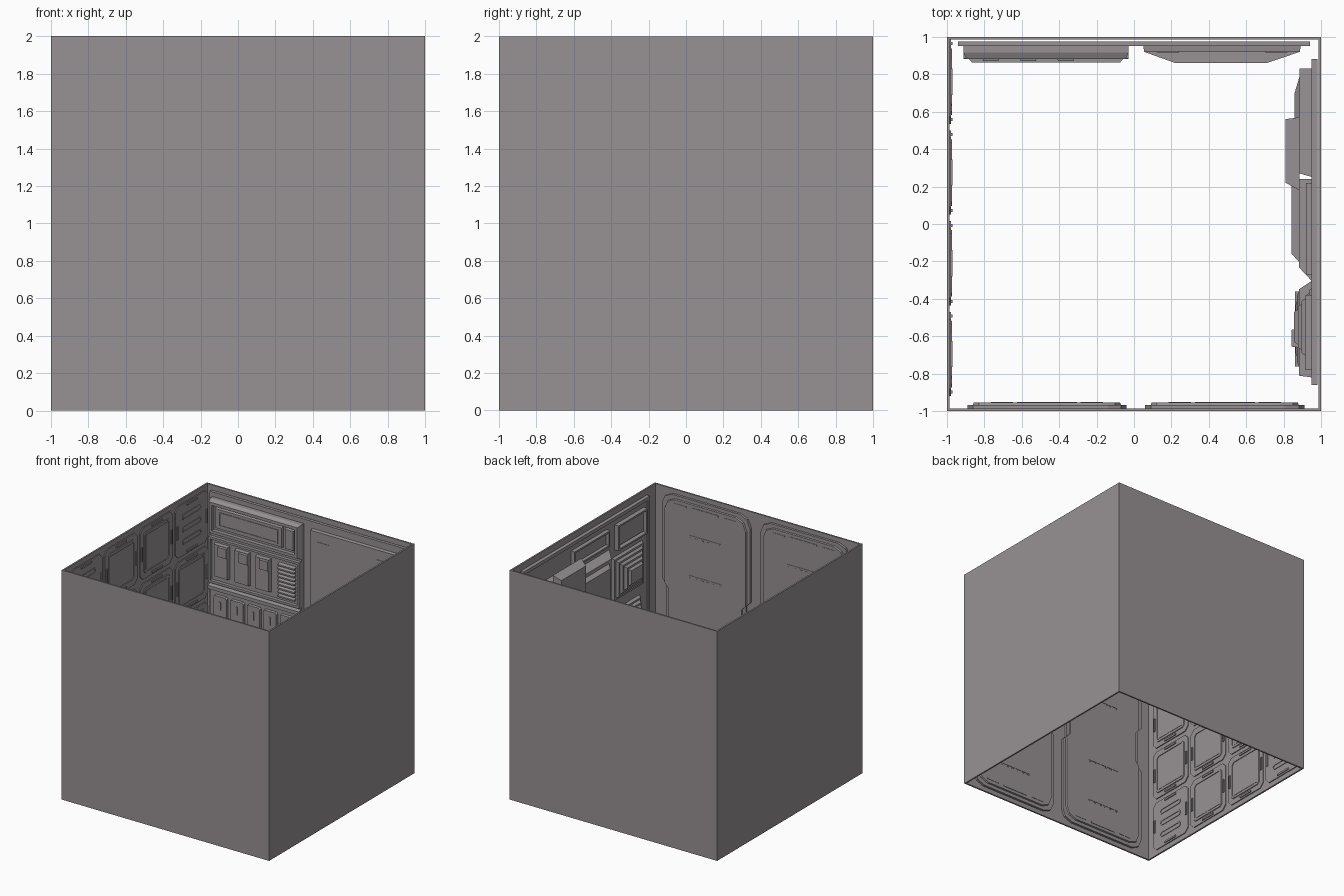
import bpy, bmesh

# Each wall maps (u along wall, z up, d depth inward from outer face) to world
WALLS = {
    "front": lambda u, z, d: (u, -1 + d, z),
    "back": lambda u, z, d: (u, 1 - d, z),
    "left": lambda u, z, d: (-1 + d, u, z),
    "right": lambda u, z, d: (1 - d, u, z),
}
metal = bpy.data.materials.new("dark_metal")
metal.diffuse_color = (0.31, 0.284, 0.292, 1)


def rect(u0, u1, z0, z1, c=0.0):
    """Rectangle, optionally with chamfered corners."""
    if c == 0:
        return [(u0, z0), (u1, z0), (u1, z1), (u0, z1)]
    return [(u0 + c, z0), (u1 - c, z0), (u1, z0 + c), (u1, z1 - c),
            (u1 - c, z1), (u0 + c, z1), (u0, z1 - c), (u0, z0 + c)]


def waisted(u0, u1, z0, z1, c, n, za, zb):
    """Softly cut corners with a narrower waist between za and zb."""
    k = c * 0.3
    right = [(u1 - c, z0), (u1 - k, z0 + k), (u1, z0 + c), (u1, za - n), (u1 - n, za),
             (u1 - n, zb), (u1, zb + n), (u1, z1 - c), (u1 - k, z1 - k), (u1 - c, z1)]
    return right + [(u0 + u1 - u, z) for u, z in reversed(right)]


def inset(poly, t):
    """Move the points inward by (left, right, bottom, top)."""
    l, r, b, tp = t if isinstance(t, tuple) else (t,) * 4
    us, zs = [p[0] for p in poly], [p[1] for p in poly]
    uc, zc = (min(us) + max(us)) / 2, (min(zs) + max(zs)) / 2
    return [(u + l if u < uc else u - r, z + b if z < zc else z - tp) for u, z in poly]


class Part:
    def __init__(self, name, wall):
        self.name, self.map, self.bm = name, WALLS[wall], bmesh.new()

    def loop(self, poly, d):
        return [self.bm.verts.new(self.map(u, z, d)) for u, z in poly]

    def sides(self, a, b):
        for i in range(len(a)):
            j = (i + 1) % len(a)
            self.bm.faces.new((a[i], a[j], b[j], b[i]))

    def slab(self, poly, d0, d1, taper=0.0):
        a, b = self.loop(poly, d0), self.loop(inset(poly, taper), d1)
        self.sides(a, b)
        self.bm.faces.new(a)
        self.bm.faces.new(b)

    def ring(self, poly, w, d0, d1, slope=0.0):
        hole = inset(poly, w)
        ls = [self.loop(poly, d0), self.loop(inset(poly, slope), d1),
              self.loop(hole, d1), self.loop(hole, d0)]
        for i in range(4):
            self.sides(ls[i], ls[(i + 1) % 4])

    def done(self):
        bmesh.ops.recalc_face_normals(self.bm, faces=self.bm.faces)
        me = bpy.data.meshes.new(self.name)
        self.bm.to_mesh(me)
        self.bm.free()
        me.materials.append(metal)
        bpy.context.collection.objects.link(bpy.data.objects.new(self.name, me))


# Four outer shells
for w in WALLS:
    p = Part(w + "_shell", w)
    e = 1.0 if w in ("left", "right") else 0.985
    p.slab(rect(-e, e, 0, 2), 0, 0.014)
    p.done()

# Front wall: two tall waisted panels with seams
for side, u0, u1 in (("left", -0.89, -0.04), ("right", 0.06, 0.91)):
    p = Part("front_panel_" + side, "front")
    out = waisted(u0, u1, 0.04, 1.96, 0.1, 0.04, 0.84, 1.17)
    p.slab(out, 0.014, 0.034)
    p.slab(inset(out, 0.03), 0.034, 0.046, 0.004)
    uc = (u0 + u1) / 2
    for z in (0.32, 0.7, 1.3, 1.65):
        p.slab(rect(uc - 0.16, uc + 0.16, z - 0.006, z + 0.006), 0.046, 0.049)
        for k in range(6):
            u = uc - 0.14 + k * 0.056
            p.slab(rect(u - 0.012, u + 0.012, z - 0.018, z - 0.01), 0.046, 0.048)
    for z in (0.11, 1.89):
        p.slab(rect(uc - 0.13, uc + 0.13, z - 0.01, z + 0.01, 0.006), 0.046, 0.05)
        for s in (-1, 1):
            p.slab(rect(uc + s * 0.24 - 0.06, uc + s * 0.24 + 0.06, z - 0.005, z + 0.005), 0.046, 0.049)
    p.done()

# Left wall: four by four tiles, vents in the corners, hatches elsewhere
p, q = Part("left_tiles", "left"), Part("left_tile_details", "left")
for i in range(4):
    for j in range(4):
        y, z = -0.69 + i * 0.485 - 0.005, 0.27 + j * 0.487
        p.slab(rect(y - 0.225, y + 0.225, z - 0.225, z + 0.225, 0.04), 0.014, 0.022)
        if i in (0, 3) and j in (0, 3):
            for k in range(3):
                zz = z - 0.11 + k * 0.11
                q.ring(rect(y - 0.13, y + 0.13, zz - 0.024, zz + 0.024, 0.012), 0.008, 0.02, 0.027)
        else:
            q.ring(rect(y - 0.18, y + 0.18, z - 0.18, z + 0.18, 0.02), 0.014, 0.02, 0.028, 0.003)
            q.slab(rect(y - 0.15, y + 0.15, z - 0.15, z + 0.15), 0.02, 0.025)
        for s in (-1, 1):
            q.slab(rect(y + s * 0.203 - 0.008, y + s * 0.203 + 0.008, z - 0.06, z + 0.06), 0.02, 0.03)
            q.slab(rect(y - 0.07, y + 0.07, z + s * 0.203 - 0.008, z + s * 0.203 + 0.008), 0.02, 0.03)
p.done()
q.done()

# Back wall: base plate
p = Part("back_plate", "back")
p.slab(rect(-0.94, 0.94, 0.05, 1.96), 0.024, 0.05)
p.done()

# Back wall left column: display box, locker row, ledge and lower lockers
p = Part("back_cabinet", "back")
p.slab(rect(-0.91, -0.03, 0.08, 1.92), 0.05, 0.085)
p.ring(rect(-0.91, -0.03, 1.62, 1.92), 0.04, 0.085, 0.12, 0.015)
p.slab(rect(-0.85, -0.2, 1.68, 1.86), 0.085, 0.105, 0.006)
p.ring(rect(-0.81, -0.24, 1.71, 1.83), 0.01, 0.105, 0.11)
p.slab(rect(-0.18, -0.09, 1.68, 1.86), 0.085, 0.107, 0.006)
p.ring(rect(-0.91, -0.03, 1.2, 1.6), 0.02, 0.085, 0.115)
for u in (-0.79, -0.59, -0.39):
    p.slab(rect(u - 0.07, u + 0.07, 1.26, 1.55), 0.085, 0.112, 0.006)
    p.slab(rect(u - 0.02, u + 0.07, 1.45, 1.54), 0.112, 0.13, 0.004)
for k in range(9):
    p.slab(rect(-0.24, -0.08, 1.25 + k * 0.034, 1.27 + k * 0.034), 0.085, 0.115, (0, 0, 0, 0.008))
p.slab(rect(-0.91, -0.03, 1.13, 1.19), 0.05, 0.12, (0, 0, 0.015, 0.015))
for u in (-0.8, -0.64, -0.48, -0.32, -0.16):
    p.slab(rect(u - 0.065, u + 0.065, 0.72, 1.1, 0.012), 0.085, 0.105, 0.004)
    p.slab(rect(u - 0.008, u + 0.008, 0.98, 1.05), 0.105, 0.112)
p.slab(rect(-0.91, -0.03, 0.61, 0.67), 0.05, 0.12, (0, 0, 0.015, 0.015))
p.slab(rect(-0.91, -0.03, 0.1, 0.58), 0.085, 0.12)
p.slab(rect(-0.88, -0.06, 0.14, 0.54), 0.12, 0.138, (0.015, 0.015, 0.01, 0))
p.done()

# Back wall right column: plain panel with seams and a sloped bulge below
p = Part("back_side_panel", "back")
p.slab(rect(0.05, 0.89, 0.08, 1.9), 0.05, 0.08, 0.004)
p.slab(rect(0.05, 0.89, 0.12, 1.2), 0.079, 0.14, (0.17, 0.18, 0.1, 0))
for u, s in ((0.12, 1), (0.82, -1)):
    p.slab(rect(min(u, u + s * 0.12), max(u, u + s * 0.12), 1.8, 1.812), 0.08, 0.084)
p.done()

# Right wall: base plate and border frame
p = Part("right_plate", "right")
p.slab(rect(-0.86, 0.88, 0.05, 1.95), 0.02, 0.045)
p.ring(rect(-0.86, 0.88, 0.05, 1.95), 0.03, 0.045, 0.052)
p.done()


def nested(p, u0, u1, z0, z1, d, steps, top):
    """Concentric raised frames around a central block."""
    h = (top - d) / steps
    w = min(u1 - u0, z1 - z0) / (2.6 * steps)
    for k in range(steps):
        r = rect(u0 + k * w, u1 - k * w, z0 + k * w, z1 - k * w)
        p.slab(r, d + k * h, d + (k + 1) * h, w * 0.45)


# Right wall front column: framed window, nested square blocks, deep base
p = Part("right_nested_blocks", "right")
p.ring(rect(-0.78, -0.38, 1.66, 1.88), 0.015, 0.045, 0.085)
p.slab(rect(-0.755, -0.405, 1.685, 1.855), 0.045, 0.06)
nested(p, -0.76, -0.34, 1.22, 1.6, 0.045, 5, 0.145)
nested(p, -0.72, -0.42, 0.86, 1.14, 0.045, 4, 0.14)
p.slab(rect(-0.82, -0.3, 0.1, 0.8), 0.045, 0.12, (0.01, 0.05, 0.02, 0))
nested(p, -0.76, -0.36, 0.36, 0.74, 0.12, 3, 0.145)
p.slab(rect(-0.66, -0.56, 0.62, 0.76), 0.12, 0.158, 0.005)
for k in range(4):
    p.slab(rect(-0.76, -0.36, 0.15 + k * 0.045, 0.175 + k * 0.045), 0.12, 0.14)
p.done()

# Right wall middle column: framed strip and tapered boxes
p = Part("right_middle_boxes", "right")
p.ring(rect(-0.27, 0.22, 1.74, 1.88), 0.015, 0.045, 0.08)
p.slab(rect(-0.25, 0.2, 1.76, 1.86), 0.045, 0.055)
for z0, z1 in ((1.22, 1.69), (0.68, 1.14), (0.14, 0.6)):
    p.slab(rect(-0.31, 0.24, z0, z1), 0.045, 0.12, (0.08, 0.0, 0.05, 0.03))
    p.slab(rect(-0.2, 0.24, z0 + 0.08, z1 - 0.06), 0.12, 0.158, (0.04, 0, 0.03, 0.02))
p.done()

# Right wall back column: large tapered housing with protruding wedges
p = Part("right_large_housing", "right")
p.slab(rect(0.25, 0.83, 0.1, 1.76), 0.045, 0.115, (0.02, 0.0, 0.02, 0.02))
for z0, z1 in ((1.28, 1.72), (0.72, 1.18), (0.16, 0.62)):
    p.slab(rect(0.25, 0.79, z0, z1), 0.115, 0.142, (0.0, 0.09, 0.04, 0.03))
for z0, z1 in ((1.36, 1.82), (0.78, 1.16), (0.22, 0.6)):
    p.slab(rect(0.18, 0.57, z0, z1), 0.115, 0.19, (0.04, 0.01, 0.02, 0.03))
p.done()
